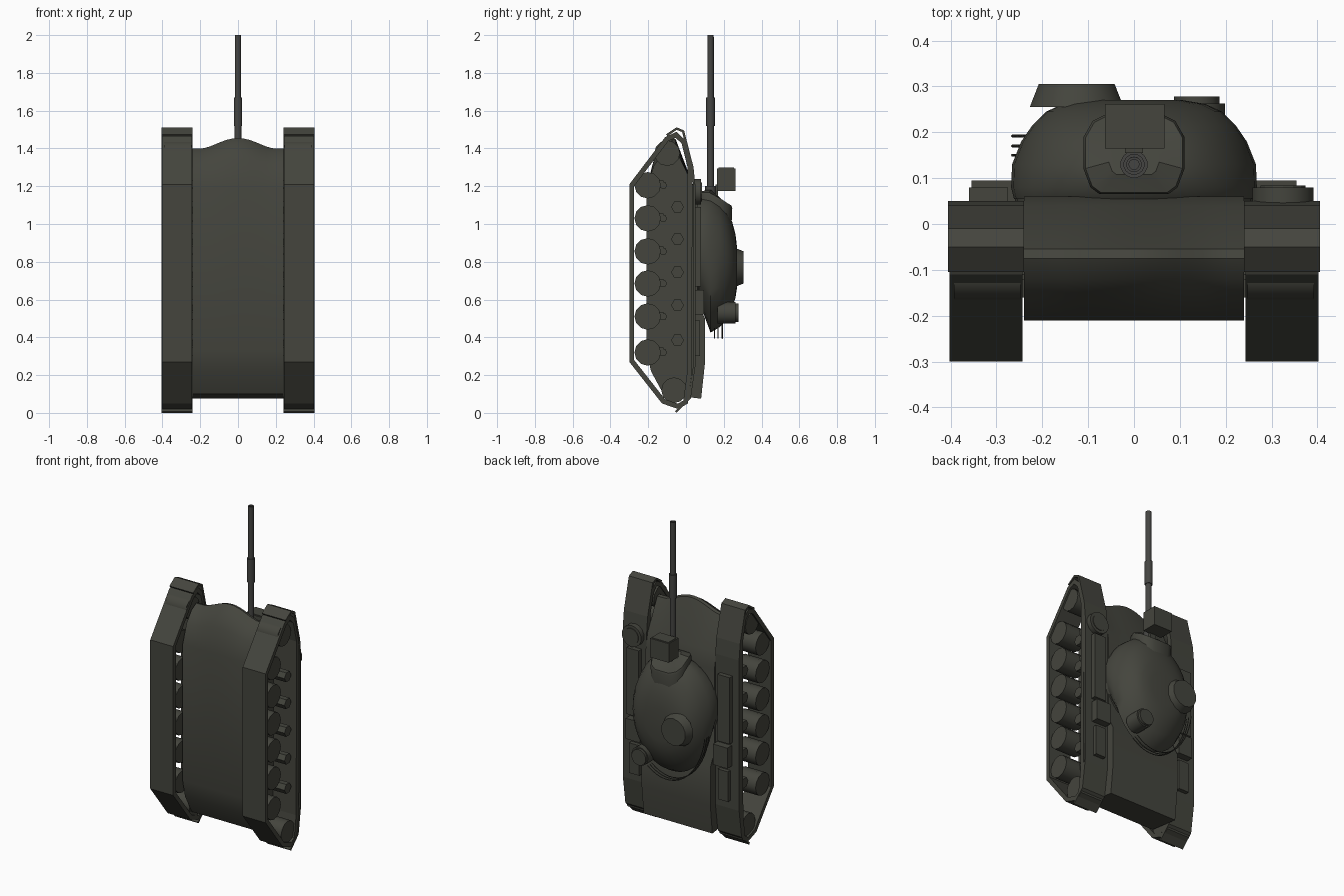
import bpy, bmesh, math
from mathutils import Vector, Matrix

if "Cube" in bpy.data.objects:
    bpy.data.objects.remove(bpy.data.objects["Cube"])

def material(name, rgb):
    m = bpy.data.materials.new(name)
    m.diffuse_color = (*rgb, 1)
    m.use_nodes = True
    m.node_tree.nodes["Principled BSDF"].inputs["Base Color"].default_value = m.diffuse_color
    return m

OLIVE = material("dark olive", (0.058, 0.059, 0.047))
STEEL = material("gun grey", (0.058, 0.058, 0.054))

def finish(name, bm, mat=OLIVE, smooth=None):
    bmesh.ops.recalc_face_normals(bm, faces=bm.faces)
    me = bpy.data.meshes.new(name)
    bm.to_mesh(me)
    bm.free()
    ob = bpy.data.objects.new(name, me)
    bpy.context.collection.objects.link(ob)
    me.materials.append(mat)
    if smooth:
        bpy.ops.object.select_all(action='DESELECT')
        ob.select_set(True)
        bpy.context.view_layer.objects.active = ob
        bpy.ops.object.shade_smooth_by_angle(angle=math.radians(smooth))
    return ob

def box(name, x, y, z, mat=OLIVE):
    bm = bmesh.new()
    bmesh.ops.create_cube(bm, size=1)
    for v in bm.verts:
        v.co = [a[0] + (c + .5) * (a[1] - a[0]) for a, c in zip((x, y, z), v.co)]
    return finish(name, bm, mat)

def cylinder(name, center, axis, r1, r2, length, sides, mat=OLIVE, smooth=None):
    bm = bmesh.new()
    rot = Vector((0, 0, 1)).rotation_difference(Vector(axis)).to_matrix().to_4x4()
    bmesh.ops.create_cone(bm, cap_ends=True, segments=sides, radius1=r1, radius2=r2,
                          depth=length, matrix=Matrix.Translation(center) @ rot)
    return finish(name, bm, mat, smooth)

def loft(name, rings, caps=True, mat=OLIVE, smooth=None, closed=True):
    """Skin a list of equal-length point rings."""
    bm = bmesh.new()
    vs = [[bm.verts.new(p) for p in r] for r in rings]
    n = len(rings[0])
    for a, b in zip(vs, vs[1:]):
        for i in range(n if closed else n - 1):
            j = (i + 1) % n
            bm.faces.new((a[i], a[j], b[j], b[i]))
    if caps:
        bm.faces.new(vs[0])
        bm.faces.new(vs[-1])
    return finish(name, bm, mat, smooth)

def offset(path, d, closed):
    """Mitred offset of a (y, z) path to its left."""
    out, n = [], len(path)
    for i in range(n):
        p = Vector(path[i])
        a = Vector(path[i - 1]) if closed or i else None
        b = Vector(path[(i + 1) % n]) if closed or i < n - 1 else None
        u = (p - a).normalized() if a else (b - p).normalized()
        w = (b - p).normalized() if b else u
        nu, nw = Vector((-u.y, u.x)), Vector((-w.y, w.x))
        out.append(p + (nu + nw) * d / (1 + nu.dot(nw)))
    return out

def band(name, path, d, x0, x1):
    """Closed belt of thickness d swept along the path."""
    inner = offset(path, d, True)
    rings = [[(x0, *a), (x1, *a), (x1, *b), (x0, *b)] for a, b in zip(path, inner)]
    return loft(name, rings + rings[:1], caps=False)

def strip(name, path, d, x0, x1):
    inner = offset(path, d, False)
    return loft(name, [[(x0, *a), (x1, *a), (x1, *b), (x0, *b)] for a, b in zip(path, inner)])

# Hull: side profile (y, z), with a nose bulge across the width
profile = [(-.21, .33), (-.185, .22), (-.12, .10), (.08, .075), (.1, .26), (.1, .5), (.06, .58),
           (.06, 1.1), (.04, 1.2), (-.055, 1.395), (-.075, 1.40), (-.12, 1.375), (-.17, 1.31), (-.21, 1.19)]
stations = []
for i in range(17):
    x = -.24 + .03 * i
    bulge = .055 * math.cos(min(abs(x) / .19, 1) * math.pi / 2) ** 1.5
    stations.append([(x, y, z + bulge * max(0, min(1, (z - 1.2) / .19))) for y, z in profile])
loft("hull", stations, smooth=30)

# Running gear, both sides
track = [(-.30, 1.21), (-.30, .27), (-.127, .05), (-.04, .02), (.01, .05), (.03, .2),
         (.035, 1.3), (.0, 1.44), (-.05, 1.488), (-.11, 1.46)]
fender = [(-.05, .0), (.025, .075), (.05, .25), (.05, 1.2), (.04, 1.30), (-.01, 1.495),
          (-.05, 1.512), (-.105, 1.475)]
for s, side in ((1, "right"), (-1, "left")):
    band(side + "_track", track, .026, s * .243, s * .403)
    strip(side + "_fender", fender, .012, s * .24, s * .406)
    for k, z in enumerate((1.205, 1.03, .855, .685, .51, .32)):
        cylinder(f"{side}_road_wheel_{k}", (s * .32, -.203, z), (1, 0, 0), .07, .07, .145, 12, smooth=35)
        box(f"{side}_swing_arm_{k}", sorted((s * .24, s * .29)), (-.16, -.12), (z - .015, z + .025))
        cylinder(f"{side}_arm_pivot_{k}", (s * .26, -.12, z), (1, 0, 0), .02, .02, .05, 6)
    for k, z in enumerate((1.09, .92, .745, .57, .385)):
        cylinder(f"{side}_return_roller_{k}", (s * .31, -.045, z), (1, 0, 0), .034, .034, .14, 6)
    cylinder(side + "_idler", (s * .32, -.10, 1.375), (1, 0, 0), .068, .068, .145, 12, smooth=35)
    cylinder(side + "_sprocket", (s * .32, -.063, .12), (1, 0, 0), .068, .068, .145, 12, smooth=35)
    # Stowage on the fender
    xs = lambda a, b: sorted((s * a, s * b))
    box(side + "_long_bin", xs(.275, .36), (.045, .08), (.67, 1.09))
    box(side + "_square_bin", xs(.255, .355), (.045, .095), (.52, .65))
    box(side + "_rear_bin", xs(.275, .345), (.045, .075), (.30, .49))
cylinder("fender_drum", (.325, .06, 1.17), (0, 1, 0), .068, .068, .04, 14, smooth=40)
cylinder("fender_drum_cap", (.325, .081, 1.17), (0, 1, 0), .05, .05, .006, 14)

# Turret: elliptical rings by height (y, front z, rear z, half width)
levels = [(.055, 1.13, .60, .262), (.08, 1.15, .56, .268), (.13, 1.155, .425, .266), (.18, 1.125, .455, .246),
          (.215, 1.08, .50, .222), (.245, 1.01, .56, .192), (.262, .945, .61, .155), (.271, .87, .67, .10)]
rings = []
for y, zf, zr, hx in levels:
    ring = []
    for i in range(32):
        t = 2 * math.pi * i / 32
        ring.append((hx * math.cos(t), y, (zf + zr) / 2 + (zf - zr) / 2 * math.sin(t)))
    rings.append(ring)
loft("turret", rings, smooth=50)
cylinder("turret_ring", (0, .06, .84), (0, 1, 0), .26, .26, .03, 32, smooth=40)

# Commander's cupola and rear ventilator
cylinder("cupola", (-.125, .28, .77), (0, -1, 0), .085, .105, .05, 14, smooth=30)
cylinder("ventilator", (.14, .215, .53), (0, 1, 0), .058, .058, .095, 16, smooth=40)
cylinder("ventilator_cap", (.137, .27, .53), (0, 1, 0), .05, .05, .016, 16, smooth=40)

# Gun shield: chamfered plate leaning back toward the top
half = [(.075, .065), (.095, .08), (.11, .12), (.11, .19), (.09, .225), (.05, .245)]
outline = half + [(-x, y) for x, y in reversed(half)]
def shield_z(y):
    return 1.168 - max(0, y - .13) * .62
rim = [[(x * k, .15 + (y - .15) * k, shield_z(y) + d) for x, y in outline]
       for k, d in ((.95, -.12), (1, -.012), (.96, 0), (.5, .012))]
loft("gun_shield", rim, smooth=35)

# Gun barrel, in sections (z from, z to, radius)
for n, a, b, r in (("gun_collar", 1.13, 1.2, .03), ("gun_barrel_base", 1.15, 1.53, .018),
                   ("bore_evacuator", 1.52, 1.67, .023), ("gun_barrel", 1.66, 1.99, .017)):
    cylinder(n, (0, .13, (a + b) / 2), (0, 0, 1), r, r, b - a, 14, STEEL, 40)
def circle(r, z):
    return [(r * math.cos(i * math.pi / 7), .13 + r * math.sin(i * math.pi / 7), z) for i in range(14)]
loft("muzzle", [circle(.017, 1.98), circle(.017, 2), circle(.011, 2), circle(.011, 1.991)], mat=STEEL)

# Searchlight above the gun
box("searchlight", (-.063, .067), (.165, .262), (1.175, 1.295))
box("searchlight_lens", (-.055, .06), (.173, .254), (1.293, 1.298))
box("searchlight_bracket", (-.02, .02), (.155, .17), (1.10, 1.21))

# Grab rails round the turret rear
for k, y in enumerate((.15, .17, .192)):
    cu = bpy.data.curves.new(f"grab_rail_{k}", 'CURVE')
    cu.dimensions = '3D'
    cu.bevel_depth, cu.bevel_resolution = .003, 0
    sp = cu.splines.new('POLY')
    sp.points.add(16)
    for i, p in enumerate(sp.points):
        t = math.radians(190 + 110 * i / 16)
        p.co = (.27 * math.cos(t), y, .79 + .395 * math.sin(t), 1)
    ob = bpy.data.objects.new(f"grab_rail_{k}", cu)
    bpy.context.collection.objects.link(ob)
    cu.materials.append(OLIVE)
